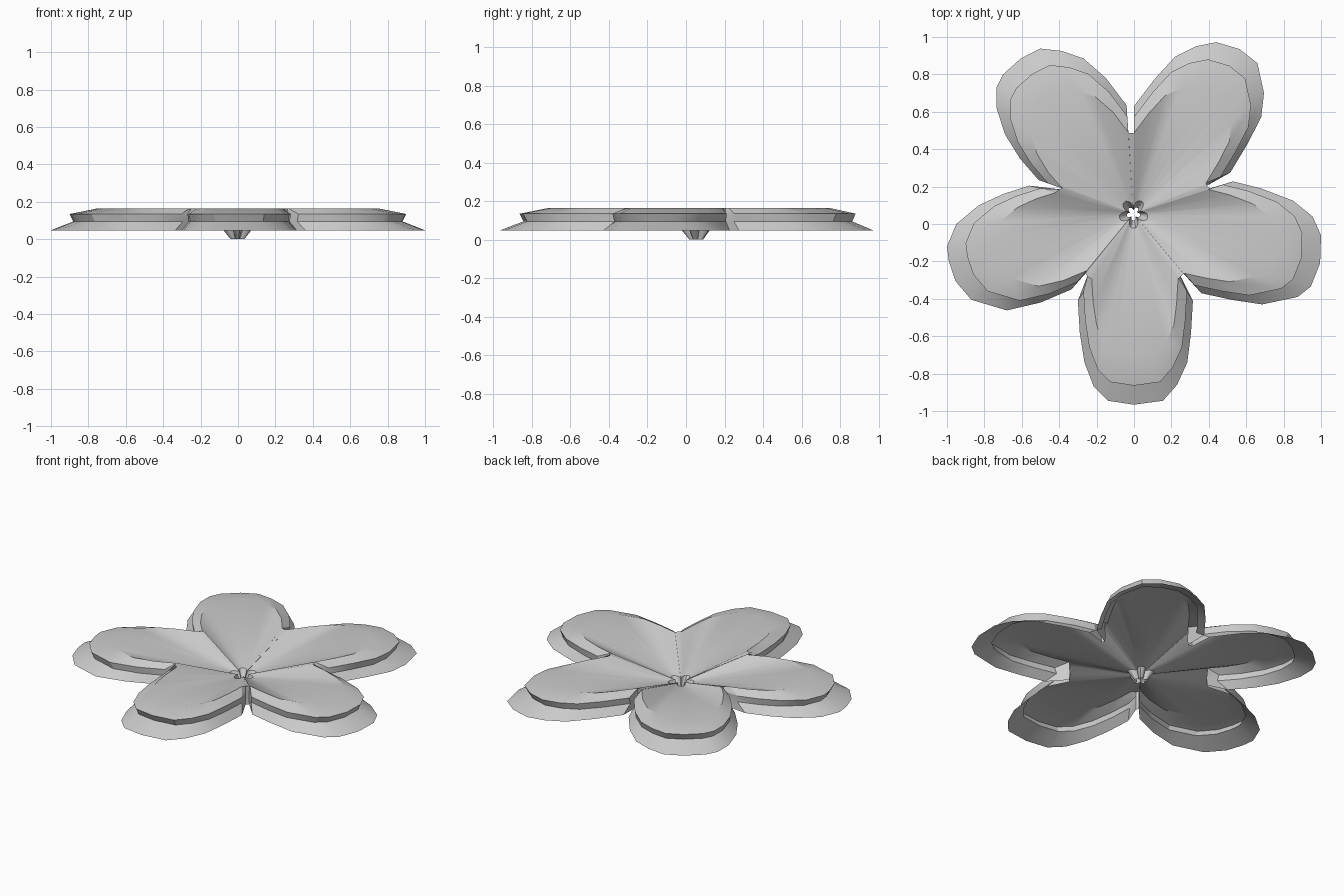
import bpy, bmesh

# Outer outline of each petal, counter-clockwise; first and last points are the slot bottoms
PETALS = [
    [(-.25, -.28), (-.30, -.41), (-.29, -.58), (-.265, -.74), (-.215, -.87), (-.14, -.945), (0, -.966),
     (.155, -.945), (.23, -.86), (.285, -.74), (.305, -.58), (.315, -.41), (.25, -.28)],
    [(.265, -.265), (.36, -.37), (.52, -.405), (.685, -.43), (.875, -.39), (.945, -.335), (.995, -.21),
     (1, -.06), (.955, .04), (.85, .125), (.68, .19), (.53, .228), (.405, .19)],
    [(.39, .205), (.515, .275), (.605, .425), (.68, .57), (.695, .70), (.66, .86), (.565, .935),
     (.44, .972), (.33, .95), (.22, .895), (.11, .775), (0, .63), (0, .485)],
    [(-.03, .488), (-.04, .635), (-.15, .78), (-.27, .885), (-.385, .925), (-.50, .938), (-.605, .885),
     (-.70, .80), (-.735, .73), (-.735, .62), (-.69, .48), (-.61, .35), (-.51, .235), (-.385, .20)],
    [(-.395, .185), (-.56, .205), (-.70, .16), (-.83, .10), (-.95, 0), (-1, -.12), (-.99, -.20),
     (-.955, -.305), (-.87, -.405), (-.68, -.462), (-.50, -.42), (-.335, -.35), (-.26, -.265)],
]
CENTRE = (-.003, .055)

# Rings from the throat to the brim: petal scale, slot scale, height
RINGS = [
    (.036, .045, 0),
    (.076, .080, .05),
    (.75, 1.0, .165),
    (.90, 1.0, .135),
    (.88, .99, .095),
    (1.0, 1.0, .048),
]


def ring_points(petal_scale, slot_scale, z):
    cx, cy = CENTRE
    for petal in PETALS:
        for i, (x, y) in enumerate(petal):
            s = slot_scale if i in (0, len(petal) - 1) else petal_scale
            yield cx + (x - cx) * s, cy + (y - cy) * s, z


# Flower: one open sheet lofted through the rings
bm = bmesh.new()
loops = [[bm.verts.new(p) for p in ring_points(*ring)] for ring in RINGS]
# the petal list starts at the front left and runs counter-clockwise
for inner, outer in zip(loops, loops[1:]):
    n = len(inner)
    for i in range(n):
        j = (i + 1) % n
        bm.faces.new((inner[i], outer[i], outer[j], inner[j]))

mesh = bpy.data.meshes.new("flower")
bm.to_mesh(mesh)
bm.free()
flower = bpy.data.objects.new("flower", mesh)
bpy.context.collection.objects.link(flower)

bpy.context.view_layer.objects.active = flower
flower.select_set(True)
bpy.ops.object.shade_smooth_by_angle(angle=0.52)
